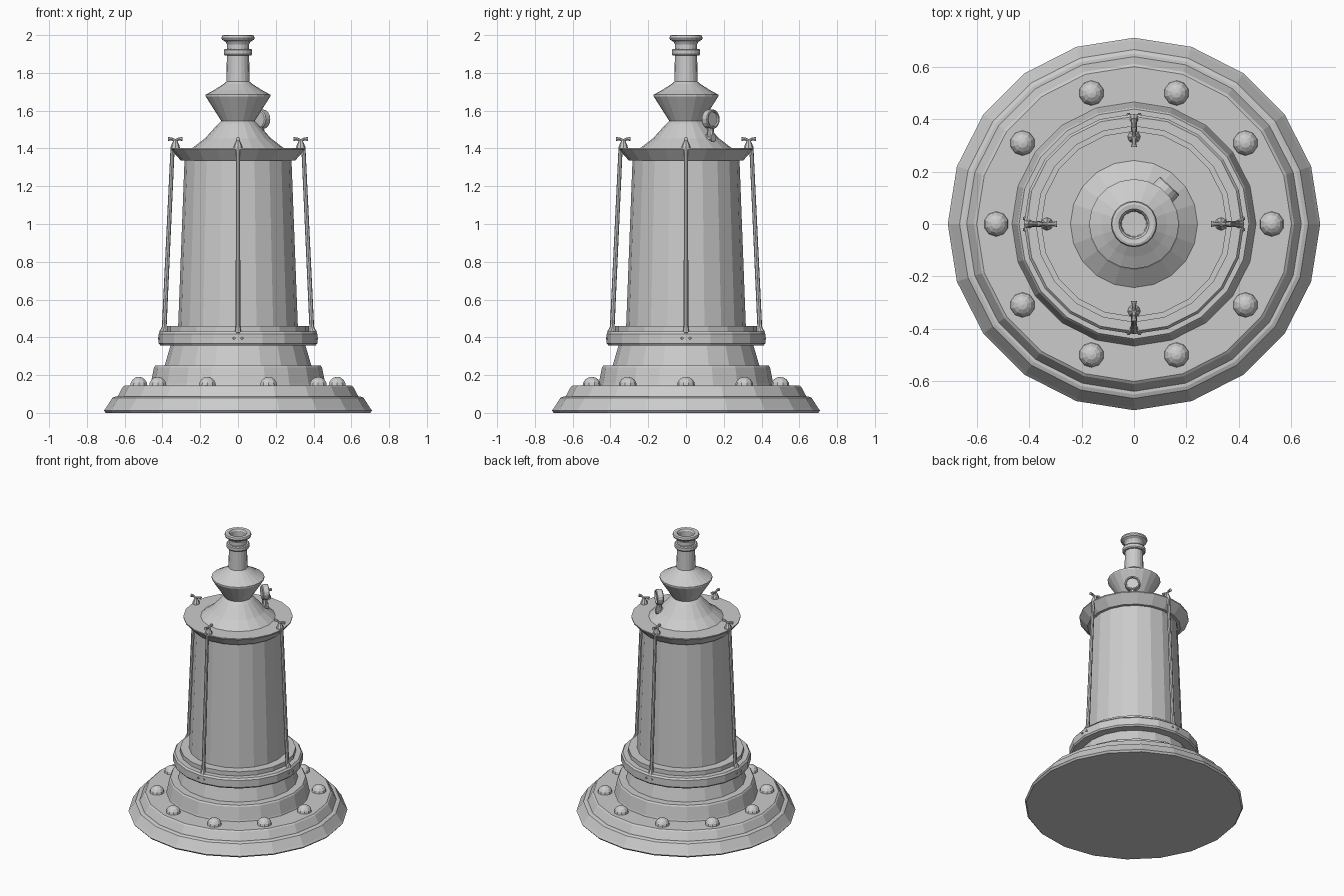
import bpy, bmesh, math
from mathutils import Vector, Matrix

if "Cube" in bpy.data.objects:
    bpy.data.objects.remove(bpy.data.objects["Cube"])


def finish(name, bm, smooth=False):
    bmesh.ops.recalc_face_normals(bm, faces=bm.faces[:])
    me = bpy.data.meshes.new(name)
    bm.to_mesh(me)
    bm.free()
    ob = bpy.data.objects.new(name, me)
    bpy.context.collection.objects.link(ob)
    for p in me.polygons:
        p.use_smooth = smooth
    return ob


def lathe(name, profile, n=20, cap_start=False, cap_end=False):
    """Turn a list of (radius, z) around the z axis."""
    bm = bmesh.new()
    rings = [[bm.verts.new((r * math.cos(2 * math.pi * i / n),
                            r * math.sin(2 * math.pi * i / n), z))
              for i in range(n)] for r, z in profile]
    for a, b in zip(rings, rings[1:]):
        for i in range(n):
            j = (i + 1) % n
            bm.faces.new((a[i], a[j], b[j], b[i]))
    if cap_start:
        bm.faces.new(rings[0])
    if cap_end:
        bm.faces.new(rings[-1])
    return finish(name, bm)


def rod(bm, p, q, r1, r2, n=8):
    """Add a capped round bar from p to q."""
    p, q = Vector(p), Vector(q)
    d = q - p
    m = Matrix.Translation((p + q) / 2) @ d.to_track_quat('Z', 'Y').to_matrix().to_4x4()
    bmesh.ops.create_cone(bm, cap_ends=True, segments=n, radius1=r1, radius2=r2,
                          depth=d.length, matrix=m)


# Stepped base, lower drum and clamp band
lathe("base", [(0.70, 0), (0.71, 0.012), (0.70, 0.025), (0.665, 0.08), (0.65, 0.086),
               (0.638, 0.086), (0.61, 0.138), (0.60, 0.145), (0.44, 0.145)], cap_start=True)
lathe("plinth", [(0.467, 0.14), (0.462, 0.155), (0.445, 0.24), (0.438, 0.25), (0.36, 0.25)])
lathe("lower_drum", [(0.39, 0.245), (0.355, 0.365)])
lathe("clamp_band", [(0.34, 0.358), (0.412, 0.358), (0.42, 0.368), (0.42, 0.418),
                     (0.41, 0.43), (0.36, 0.43)])
lathe("upper_collar", [(0.375, 0.425), (0.375, 0.46), (0.30, 0.46)])

# Main body, lid and cone
lathe("body", [(0.317, 0.455), (0.283, 1.345)])
lathe("lid", [(0.275, 1.335), (0.302, 1.335), (0.355, 1.395), (0.355, 1.402), (0.22, 1.402)])
lathe("cone", [(0.245, 1.40), (0.175, 1.453), (0.105, 1.53), (0.088, 1.545)])

# Funnel, chimney and its ring
lathe("funnel", [(0.085, 1.54), (0.171, 1.675), (0.171, 1.685), (0.125, 1.71),
                 (0.075, 1.742), (0.06, 1.755)])
lathe("chimney", [(0.062, 1.745), (0.058, 1.93), (0.058, 1.95), (0.066, 1.965), (0.084, 1.975),
                  (0.088, 1.985), (0.084, 1.997), (0.075, 2.0), (0.058, 1.997), (0.05, 1.985),
                  (0.047, 1.85)], cap_end=True)
lathe("chimney_ring", [(0.055, 1.893), (0.07, 1.893), (0.075, 1.9), (0.075, 1.92),
                       (0.07, 1.927), (0.055, 1.927)])

# Dome bolts around the base
bm = bmesh.new()
for k in range(10):
    a = math.radians(36 * k)
    m = Matrix.Translation((0.525 * math.cos(a), 0.525 * math.sin(a), 0.143))
    bmesh.ops.create_uvsphere(bm, u_segments=10, v_segments=8, radius=0.048, matrix=m)
cut = [v for v in bm.verts if v.co.z < 0.14]
bmesh.ops.delete(bm, geom=cut, context='VERTS')
finish("base_bolts", bm)

# Four tie rods, each with a foot, two rivets and a wing nut
for k in range(4):
    bm = bmesh.new()
    rod(bm, (0.392, 0, 0.42), (0.346, 0, 1.41), 0.0125, 0.011)
    rod(bm, (0.402, 0, 0.42), (0.392, 0, 0.45), 0.018, 0.013)
    for s in (-1, 1):
        rod(bm, (0.41, s * 0.021, 0.396), (0.424, s * 0.021, 0.396), 0.008, 0.006)
    rod(bm, (0.332, 0, 1.40), (0.332, 0, 1.415), 0.025, 0.022)
    rod(bm, (0.332, 0, 1.415), (0.332, 0, 1.447), 0.022, 0.008)
    for s in (-1, 1):
        rod(bm, (0.332, 0, 1.44), (0.332 + s * 0.02, 0, 1.451), 0.008, 0.007)
        rod(bm, (0.332 + s * 0.018, 0, 1.451), (0.332 + s * 0.038, 0, 1.45), 0.007, 0.011)
    bmesh.ops.rotate(bm, verts=bm.verts[:], cent=(0, 0, 0),
                     matrix=Matrix.Rotation(k * math.pi / 2, 3, 'Z'))
    finish("tie_rod_%d" % (k + 1), bm)

# Pressure gauge facing outwards at the back right
turn = Matrix.Rotation(math.radians(47), 4, 'Z')
gauge = lathe("gauge", [(0.045, -0.022), (0.051, -0.016), (0.051, 0.018), (0.047, 0.022),
                        (0.04, 0.022), (0.038, 0.012)], n=16, cap_start=True, cap_end=True)
gauge.matrix_world = turn @ Matrix.Translation((0.178, 0, 1.555)) @ Matrix.Rotation(math.pi / 2, 4, 'Y')
bm = bmesh.new()
rod(bm, (0.178, 0, 1.455), (0.178, 0, 1.515), 0.02, 0.017, 10)
rod(bm, (0.15, 0, 1.455), (0.2, 0, 1.455), 0.022, 0.02, 10)
stem = finish("gauge_stem", bm)
stem.matrix_world = turn
